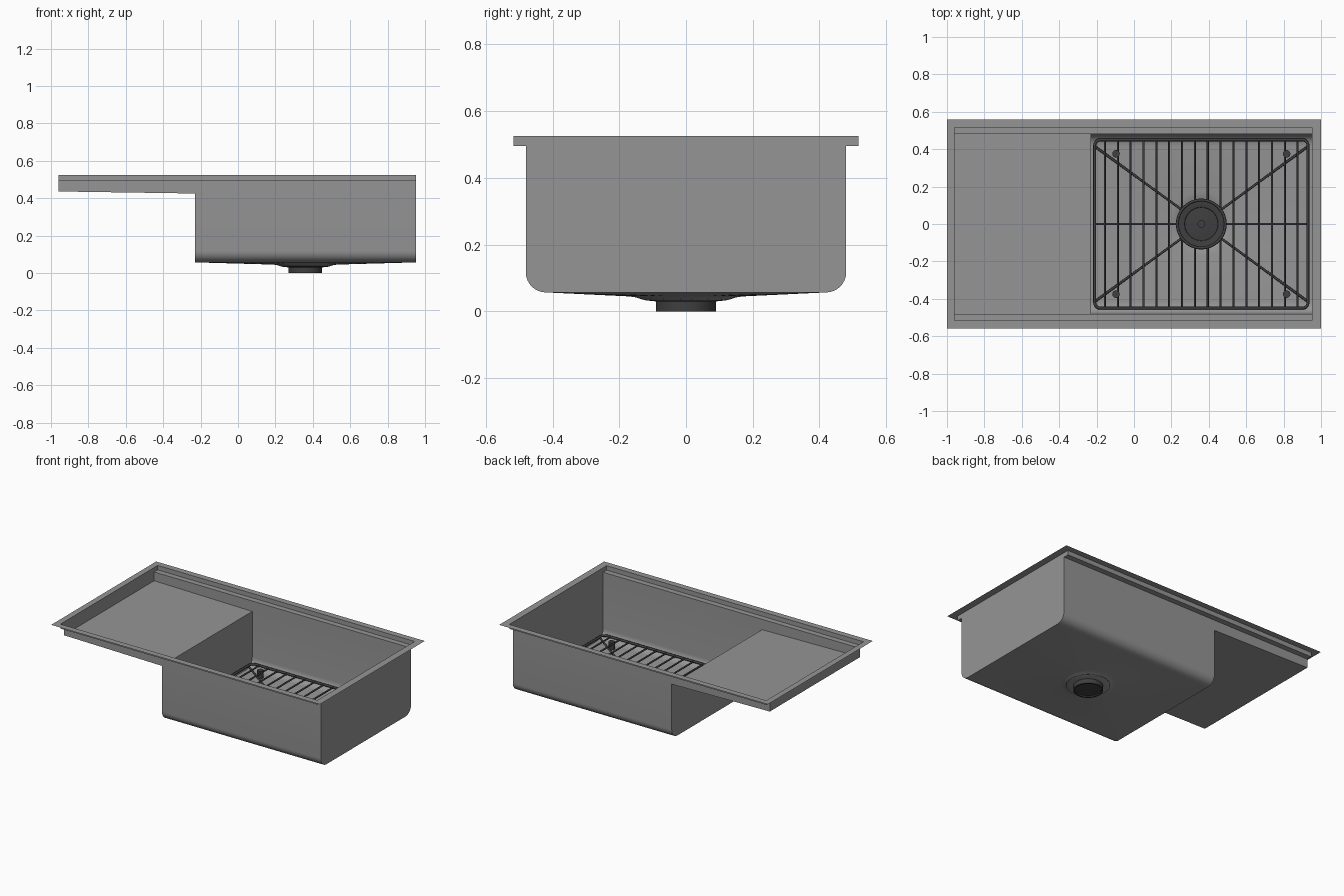
import bpy, bmesh, math
from mathutils import Vector

if "Cube" in bpy.data.objects:
    bpy.data.objects.remove(bpy.data.objects["Cube"])


def material(name, v):
    m = bpy.data.materials.new(name)
    m.diffuse_color = (v, v, v, 1)
    m.use_nodes = True
    m.node_tree.nodes["Principled BSDF"].inputs["Base Color"].default_value = m.diffuse_color
    return m


STEEL = material("brushed steel", 0.30)
DARK = material("dark steel", 0.05)
DX = 0.36                                   # drain centre on x
X0, XS, X1 = -0.96, -0.23, 0.953            # left end, step, right end
YL, YB = 0.517, 0.48                        # ledge and basin half widths
ZT, ZL, ZA, ZB, ZF = 0.525, 0.495, 0.436, 0.425, 0.057


def finish(ob, mat, angle=32):
    ob.data.materials.clear()
    ob.data.materials.append(mat)
    bpy.ops.object.select_all(action='DESELECT')
    ob.select_set(True)
    bpy.context.view_layer.objects.active = ob
    if ob.type == 'CURVE':
        bpy.ops.object.convert(target='MESH')
    bpy.ops.object.shade_smooth_by_angle(angle=math.radians(angle))


def mesh_object(name, faces, mat):
    """Build a mesh from a list of faces, each a list of points."""
    bm = bmesh.new()
    for f in faces:
        bm.faces.new([bm.verts.new(p) for p in f])
    bmesh.ops.remove_doubles(bm, verts=bm.verts, dist=1e-5)
    bmesh.ops.recalc_face_normals(bm, faces=bm.faces)
    me = bpy.data.meshes.new(name)
    bm.to_mesh(me)
    bm.free()
    ob = bpy.data.objects.new(name, me)
    bpy.context.collection.objects.link(ob)
    finish(ob, mat)
    return ob


def bridge(a, b):
    n = len(a)
    return [[a[i], a[(i + 1) % n], b[(i + 1) % n], b[i]] for i in range(n)]


def rect(x0, x1, y, z):
    return [(x0, -y, z), (x1, -y, z), (x1, y, z), (x0, y, z)]


def circle(r, z, angles):
    return [(DX + r * math.cos(a), r * math.sin(a), z) for a in angles]


# Rim flange and the step-down wall to the ledge
rim = bridge([(-1, -0.558, ZT), (1, -0.558, ZT), (1, 0.558, ZT), (-1, 0.558, ZT)],
             rect(X0, X1, YL, ZT))
rim += bridge(rect(X0, X1, YL, ZT), rect(X0, X1, YL, ZL))
for s in (-1, 1):
    rim.append([(X0, s * YL, ZL), (X1, s * YL, ZL), (X1, s * YB, ZL), (X0, s * YB, ZL)])
mesh_object("rim_and_ledges", rim, STEEL)

# Shallow drainboard sloping towards the basin
board = [[(X0, -YB, ZA), (XS, -YB, ZB), (XS, YB, ZB), (X0, YB, ZA)],
         [(X0, -YB, ZL), (X0, YB, ZL), (X0, YB, ZA), (X0, -YB, ZA)]]
for s in (-1, 1):
    board.append([(X0, s * YB, ZL), (XS, s * YB, ZL), (XS, s * YB, ZB), (X0, s * YB, ZA)])
mesh_object("drainboard", board, STEEL)

# Basin walls: U section with rounded lower edges, closed at both ends
R = 0.06
half = [(YB - R + R * math.sin(t), ZF + R - R * math.cos(t))
        for t in [i * math.pi / 16 for i in range(9)]]
basin = []
for s in (-1, 1):
    pts = half + [(YB, ZL)]
    for (ya, za), (yb, zb) in zip(pts, pts[1:]):
        basin.append([(XS, s * ya, za), (X1, s * ya, za), (X1, s * yb, zb), (XS, s * yb, zb)])
for x, top in ((XS, ZB), (X1, ZL)):
    u = [(YB, top)] + half[::-1]
    basin.append([(x, -y, z) for y, z in u] + [(x, y, z) for y, z in u[::-1]])
mesh_object("basin_walls", basin, STEEL)

# Basin floor falling to a pressed dish around the drain
yf = YB - R
ang = [i * math.tau / 64 for i in range(64)]
ang += [math.atan2(sy * yf, x - DX) % math.tau for x in (XS, X1) for sy in (-1, 1)]
ang.sort()
outer = []
for a in ang:
    c, s = math.cos(a), math.sin(a)
    k = min(((X1 if c > 0 else XS) - DX) / c if abs(c) > 1e-6 else 9,
            yf / abs(s) if abs(s) > 1e-6 else 9)
    outer.append((DX + k * c, k * s, ZF))
floor, prev = [], outer
for r, z in ((0.17, 0.045), (0.15, 0.042), (0.135, 0.037), (0.12, 0.033), (0.09, 0.03)):
    ring = circle(r, z, ang)
    floor += bridge(prev, ring)
    prev = ring
mesh_object("basin_floor", floor, STEEL)


def lathe(name, profile, mat):
    a48 = [i * math.tau / 48 for i in range(48)]
    rings = [circle(r, z, a48) for r, z in profile]
    faces = [f for a, b in zip(rings, rings[1:]) for f in bridge(a, b)]
    return mesh_object(name, faces + [rings[0], rings[-1]], mat)


# Drain flange, cup and pipe, with its strainer plug
lathe("drain_body", [(0.075, 0.012), (0.09, 0.042), (0.11, 0.046), (0.133, 0.046),
                     (0.133, 0.036), (0.09, 0.03), (0.09, 0.0), (0.08, 0.0), (0.08, 0.008)], DARK)
lathe("strainer", [(0.02, 0.062), (0.02, 0.048), (0.05, 0.046), (0.088, 0.042),
                   (0.088, 0.036)], DARK)


def wires(name, paths, radius, closed=False):
    cu = bpy.data.curves.new(name, 'CURVE')
    cu.dimensions = '3D'
    cu.bevel_depth = radius
    cu.bevel_resolution = 2
    cu.use_fill_caps = True
    for p in paths:
        sp = cu.splines.new('POLY')
        sp.points.add(len(p) - 1)
        for q, co in zip(sp.points, p):
            q.co = (*co, 1)
        sp.use_cyclic_u = closed
    ob = bpy.data.objects.new(name, cu)
    bpy.context.collection.objects.link(ob)
    finish(ob, DARK, 50)


# Bottom grid: rounded frame, ring, cross rods, centre bars and diagonals
GX, GY, GR, RING, ZG = 0.57, 0.45, 0.03, 0.128, 0.092
frame = []
for sx, sy, a0 in ((1, 1, 0), (-1, 1, 90), (-1, -1, 180), (1, -1, 270)):
    for i in range(7):
        a = math.radians(a0 + 15 * i)
        frame.append((DX + sx * (GX - GR) + GR * math.cos(a),
                      sy * (GY - GR) + GR * math.sin(a), ZG))
wires("grid_frame", [frame], 0.008, True)
wires("grid_ring", [circle(RING, ZG, [i * math.tau / 48 for i in range(48)])], 0.008, True)
rods = []
for k in range(-8, 8):
    d = (k + 0.5) * 0.0687
    if abs(d) < RING:
        y = math.sqrt(RING ** 2 - d * d)
        rods += [[(DX + d, s * y, ZG), (DX + d, s * GY, ZG)] for s in (-1, 1)]
    else:
        rods.append([(DX + d, -GY, ZG), (DX + d, GY, ZG)])
wires("grid_cross_rods", rods, 0.0055)
bars = [[(DX + s * RING, 0, ZG - 0.008), (DX + s * GX, 0, ZG - 0.008)] for s in (-1, 1)]
for sx in (-1, 1):
    for sy in (-1, 1):
        d = Vector((sx * GX, sy * 0.415, 0))
        c = Vector((DX, 0, ZG - 0.01))
        bars.append([c + d.normalized() * RING, c + d])
wires("grid_support_bars", bars, 0.0065)

# Four grid feet
for sx in (-1, 1):
    for sy in (-1, 1):
        bpy.ops.mesh.primitive_cylinder_add(vertices=20, radius=0.02, depth=0.05,
                                            location=(DX + sx * 0.456, sy * 0.375, 0.081))
        foot = bpy.context.object
        foot.name = "grid_foot"
        finish(foot, DARK)
